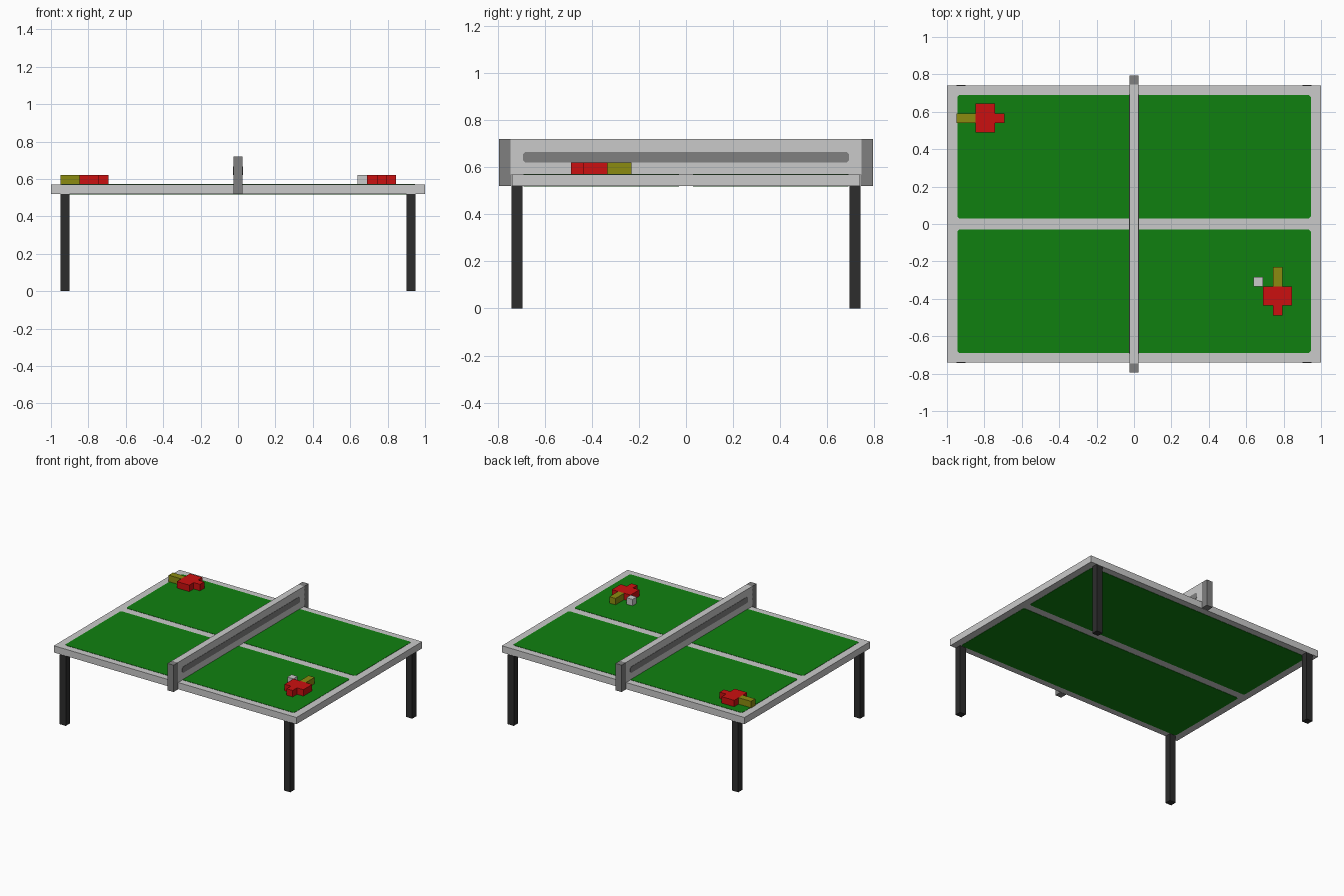
import bpy, bmesh
from mathutils import Matrix, Vector

if "Cube" in bpy.data.objects:
    bpy.data.objects.remove(bpy.data.objects["Cube"])


def material(name, rgb):
    m = bpy.data.materials.new(name)
    m.diffuse_color = (*rgb, 1.0)
    m.use_nodes = True
    m.node_tree.nodes["Principled BSDF"].inputs["Base Color"].default_value = m.diffuse_color
    return m


LIGHT = material("light_grey", (0.59, 0.59, 0.59))
GREY = material("mid_grey", (0.216, 0.216, 0.216))
GREEN = material("table_green", (0.005, 0.216, 0.005))
RED = material("paddle_red", (0.60, 0.005, 0.005))
OLIVE = material("handle_olive", (0.26, 0.26, 0.005))
BLACK = material("leg_black", (0.026, 0.026, 0.026))


def finish(name, bm, mat):
    bmesh.ops.recalc_face_normals(bm, faces=bm.faces)
    me = bpy.data.meshes.new(name)
    bm.to_mesh(me)
    bm.free()
    me.materials.append(mat)
    ob = bpy.data.objects.new(name, me)
    bpy.context.collection.objects.link(ob)
    return ob


def box(name, lo, hi, mat):
    lo, hi = Vector(lo), Vector(hi)
    bm = bmesh.new()
    bmesh.ops.create_cube(bm, size=1.0, matrix=Matrix.Translation((lo + hi) / 2)
                          @ Matrix.Diagonal((*(hi - lo), 1.0)))
    return finish(name, bm, mat)


def prism(name, points, depth, mat):
    """Extrude a flat outline along +z."""
    bm = bmesh.new()
    face = bm.faces.new([bm.verts.new((x, y, 0)) for x, y in points])
    out = bmesh.ops.extrude_face_region(bm, geom=[face])
    verts = [v for v in out["geom"] if isinstance(v, bmesh.types.BMVert)]
    bmesh.ops.translate(bm, verts=verts, vec=(0, 0, depth))
    return finish(name, bm, mat)


def clipped_rect(w, h, c):
    """Centred rectangle outline with clipped corners."""
    a, b = w / 2, h / 2
    return [(-a + c, -b), (a - c, -b), (a, -b + c), (a, b - c),
            (a - c, b), (-a + c, b), (-a, b - c), (-a, -b + c)]


BOTTOM, TOP, T = 0.52, 0.57, 0.002

# Table top with green fields on both faces
box("table_top", (-1, -0.74, BOTTOM), (1, 0.74, TOP), LIGHT)
for side, sy in (("front", -1), ("back", 1)):
    for face, z in (("upper", TOP), ("lower", BOTTOM - T)):
        field = prism(f"{side}_{face}_field", clipped_rect(1.89, 0.66, 0.01), T, GREEN)
        field.location = (0, sy * 0.36, z)

# Legs
for side, sy in (("front", -1), ("back", 1)):
    for end, sx in (("left", -1), ("right", 1)):
        x, y = sx * 0.925, sy * 0.718
        box(f"{side}_{end}_leg", (x - 0.025, y - 0.024, 0),
            (x + 0.025, y + 0.024, BOTTOM), BLACK)

# Net, its end posts and the dark band on each face
box("net", (-0.025, -0.745, TOP), (0.025, 0.745, 0.72), LIGHT)
for side, sy in (("front", -1), ("back", 1)):
    ys = sorted((sy * 0.742, sy * 0.795))
    box(f"{side}_net_post", (-0.025, ys[0], BOTTOM), (0.025, ys[1], 0.72), GREY)
for side, x in (("left", -0.025 - T), ("right", 0.025)):
    band = prism(f"{side}_net_band", clipped_rect(1.385, 0.045, 0.01), T, GREY)
    # local x -> world y, local y -> world z, local z -> world x
    band.matrix_world = Matrix(((0, 0, 1, x), (1, 0, 0, 0),
                                (0, 1, 0, 0.643), (0, 0, 0, 1)))

# Paddles: stepped blade plus handle, handle along local -x
blade = [(0, -0.077), (0.103, -0.077), (0.103, -0.025), (0.155, -0.025),
         (0.155, 0.025), (0.103, 0.025), (0.103, 0.077), (0, 0.077)]
handle = [(-0.103, -0.025), (0, -0.025), (0, 0.025), (-0.103, 0.025)]
for side, pos, turn in (("left", (-0.847, 0.566, TOP), 0),
                        ("right", (0.768, -0.334, TOP), -1.5707963)):
    for part, outline, mat in (("blade", blade, RED), ("handle", handle, OLIVE)):
        ob = prism(f"{side}_paddle_{part}", outline, 0.05, mat)
        ob.location = pos
        ob.rotation_euler.z = turn

# Cube-shaped ball
box("ball", (0.64, -0.334, TOP), (0.69, -0.284, 0.62), LIGHT)
